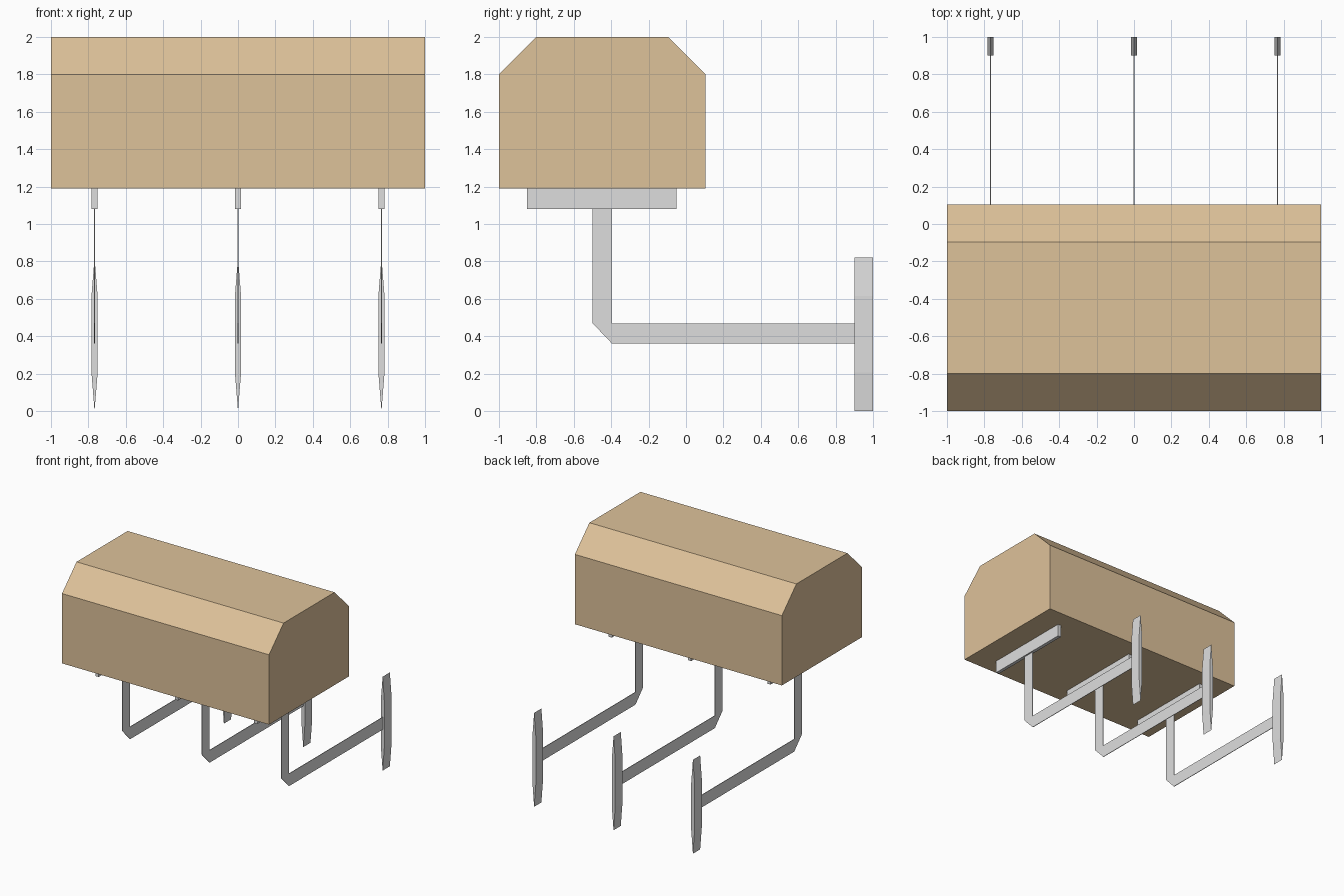
import bpy, bmesh, math
from mathutils import Vector

if "Cube" in bpy.data.objects:
    bpy.data.objects.remove(bpy.data.objects["Cube"])


def material(name, srgb):
    m = bpy.data.materials.new(name)
    lin = [((c / 255 + 0.055) / 1.055) ** 2.4 for c in srgb]
    m.diffuse_color = (*lin, 1)
    m.use_nodes = True
    m.node_tree.nodes["Principled BSDF"].inputs["Base Color"].default_value = m.diffuse_color
    return m


wood = material("tan_wood", (222, 194, 154))
metal = material("light_grey_metal", (222, 222, 222))


def prism(name, profile, direction, mat):
    """Extrude a closed planar profile along a direction."""
    bm = bmesh.new()
    face = bm.faces.new([bm.verts.new(p) for p in profile])
    ext = bmesh.ops.extrude_face_region(bm, geom=[face])
    verts = [g for g in ext["geom"] if isinstance(g, bmesh.types.BMVert)]
    bmesh.ops.translate(bm, verts=verts, vec=Vector(direction))
    bmesh.ops.recalc_face_normals(bm, faces=bm.faces[:])
    mesh = bpy.data.meshes.new(name)
    bm.to_mesh(mesh)
    bm.free()
    mesh.materials.append(mat)
    obj = bpy.data.objects.new(name, mesh)
    bpy.context.collection.objects.link(obj)
    return obj


def side_prism(name, yz, x, half, mat):
    return prism(name, [(x - half, y, z) for y, z in yz], (2 * half, 0, 0), mat)


# Long block with chamfered top edges
side_prism("wooden_block", [(-1, 1.19), (0.105, 1.19), (0.105, 1.8),
                            (-0.095, 2), (-0.8, 2), (-1, 1.8)], 0, 1, wood)

# Three identical supports
for i, x in enumerate((-0.767, 0, 0.767), 1):
    # Bar under the block
    side_prism(f"support_bar_{i}", [(-0.85, 1.08), (-0.05, 1.08),
                                    (-0.05, 1.19), (-0.85, 1.19)], x, 0.015, metal)
    # Thin bent arm
    side_prism(f"bent_arm_{i}", [(-0.5, 1.08), (-0.5, 0.47), (-0.395, 0.36), (0.9, 0.36),
                                 (0.9, 0.468), (-0.395, 0.468), (-0.395, 1.08)],
               x, 0.0025, metal)
    # Squashed six-sided wall plate
    hexagon = [(x + 0.019 * math.sin(a), 0.9, 0.41 + 0.41 * math.cos(a))
               for a in (k * math.pi / 3 for k in range(6))]
    prism(f"wall_plate_{i}", hexagon, (0, 0.1, 0), metal)
